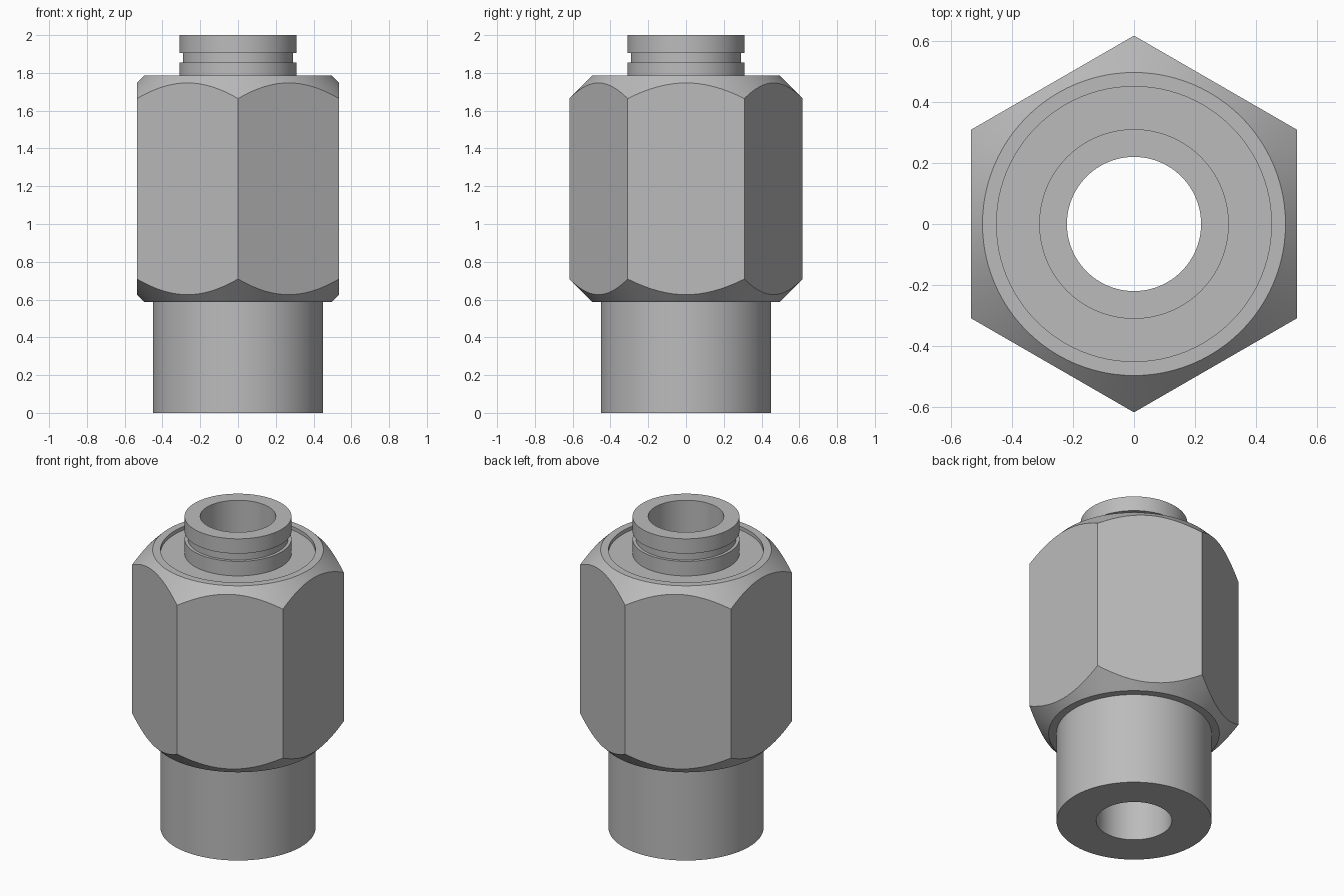
import bpy, bmesh
from math import cos, sin, pi, radians

cube = bpy.data.objects.get("Cube")
if cube:
    bpy.data.objects.remove(cube, do_unlink=True)

SEGMENTS = 96
APOTHEM = 0.535

steel = bpy.data.materials.new("grey steel")
steel.use_nodes = True
steel.diffuse_color = (0.5, 0.5, 0.5, 1)
steel.node_tree.nodes["Principled BSDF"].inputs["Base Color"].default_value = steel.diffuse_color


def lathe(name, profile_at, closed):
    """Sweep a profile of (radius, height) points, which may vary with angle, around z."""
    bm = bmesh.new()
    rings = []
    for i in range(SEGMENTS):
        a = 2 * pi * i / SEGMENTS
        rings.append([bm.verts.new((r * sin(a), r * cos(a), z)) for r, z in profile_at(a)])
    count = len(rings[0])
    for i in range(SEGMENTS):
        here, after = rings[i], rings[(i + 1) % SEGMENTS]
        for j in range(count if closed else count - 1):
            k = (j + 1) % count
            bm.faces.new((here[j], here[k], after[k], after[j]))
    # Angles run clockwise, so flip to face outward
    bmesh.ops.reverse_faces(bm, faces=bm.faces)
    mesh = bpy.data.meshes.new(name)
    bm.to_mesh(mesh)
    bm.free()
    mesh.materials.append(steel)
    obj = bpy.data.objects.new(name, mesh)
    bpy.context.collection.objects.link(obj)
    bpy.ops.object.select_all(action='DESELECT')
    obj.select_set(True)
    bpy.context.view_layer.objects.active = obj
    bpy.ops.object.mode_set(mode='EDIT')
    bpy.ops.mesh.select_all(action='SELECT')
    bpy.ops.mesh.normals_make_consistent(inside=False)
    bpy.ops.object.mode_set(mode='OBJECT')
    bpy.ops.object.shade_smooth_by_angle(angle=radians(25))
    return obj


# Tube body: wide lower sleeve, hidden core, grooved neck, through bore
BORE, SLEEVE, NECK, GROOVE = 0.22, 0.451, 0.311, 0.292
FLOOR = 1.762
lathe("tube_body", lambda a: [
    (BORE, 0), (SLEEVE, 0), (SLEEVE, FLOOR), (NECK, FLOOR),
    (NECK, 1.855), (GROOVE, 1.855), (GROOVE, 1.905), (NECK, 1.905),
    (NECK, 2), (BORE, 2)], True)


# Hex nut: flat sides with conical chamfers, corners pointing along y
BOTTOM, TOP, RIM = 0.588, 1.785, 0.497


def nut_profile(a):
    r = APOTHEM / cos((a % (pi / 3)) - pi / 6)
    drop = r - RIM
    return [(SLEEVE, BOTTOM), (RIM, BOTTOM), (r, BOTTOM + drop),
            (r, TOP - drop), (RIM, TOP), (SLEEVE, TOP), (SLEEVE, FLOOR)]


nut = lathe("hex_nut", nut_profile, False)
